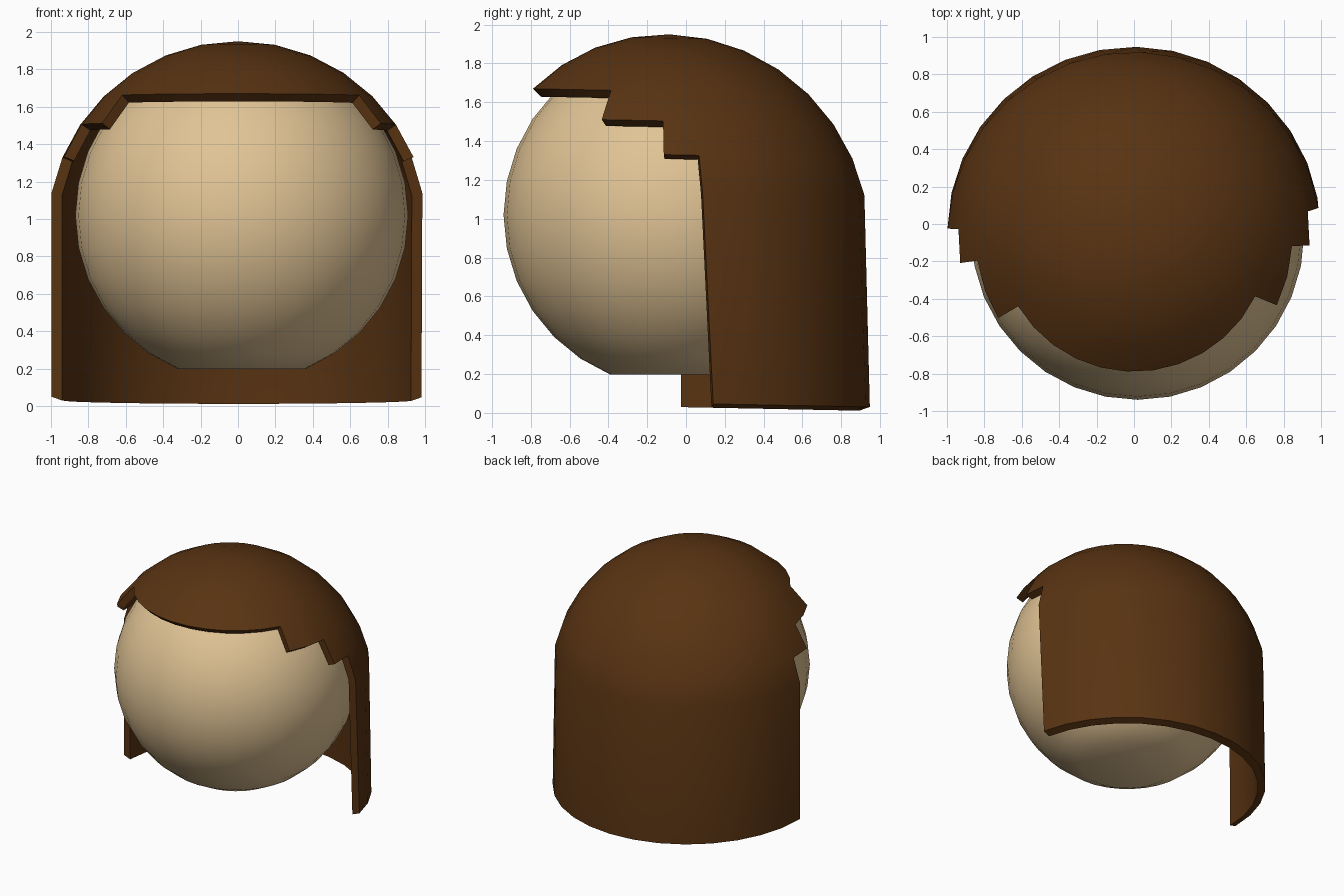
import bpy, bmesh, math
from mathutils import Matrix, Vector

if "Cube" in bpy.data.objects:
    bpy.data.objects.remove(bpy.data.objects["Cube"])

STEP = 11.25  # 32 segments, 16 rings on both spheres


def material(name, rgb):
    m = bpy.data.materials.new(name)
    m.diffuse_color = (*rgb, 1)
    m.use_nodes = True
    m.node_tree.nodes["Principled BSDF"].inputs["Base Color"].default_value = m.diffuse_color
    return m


def finish(name, bm, mat):
    me = bpy.data.meshes.new(name)
    bm.to_mesh(me)
    bm.free()
    me.materials.append(mat)
    ob = bpy.data.objects.new(name, me)
    bpy.context.collection.objects.link(ob)
    bpy.ops.object.select_all(action='DESELECT')
    ob.select_set(True)
    bpy.context.view_layer.objects.active = ob
    bpy.ops.object.shade_smooth_by_angle(angle=math.radians(30))
    return ob


skin = material("tan_skin", (0.75, 0.55, 0.30))
brown = material("dark_brown_hair", (0.098, 0.033, 0.006))

# Head: sphere with a flat underside
bm = bmesh.new()
bmesh.ops.create_uvsphere(bm, u_segments=32, v_segments=16, radius=0.89,
                          matrix=Matrix.Translation((0.02, -0.05, 1.02)))
low = [v for v in bm.verts if v.co.z < 0.19]
bmesh.ops.delete(bm, geom=low, context='VERTS')
bmesh.ops.holes_fill(bm, edges=[e for e in bm.edges if e.is_boundary], sides=0)
bmesh.ops.recalc_face_normals(bm, faces=bm.faces)
finish("head", bm, skin)


# Hair: thick dome with a straight curtain at the back, stepped at the front
def hair_point(row, col, inner):
    el = math.radians(90 - row * STEP)
    r, z = 1.005 * math.cos(el), 1.005 * math.sin(el)
    if inner:
        r, z = r * 0.943, z * 0.943
    if row == 8:  # hem of the curtain
        el = math.radians(STEP)
        r = 1.005 * math.cos(el) * (0.943 if inner else 1)
        z = -0.915 if inner else -0.895
    az = math.radians((col + 0.5) * STEP + 3.5 - 1.5 * z)
    x, y = 1.012 * r * math.sin(az), -r * math.cos(az)
    return Vector((x, y - 0.061 - 0.025 * z, 0.945 + z - 0.02 * y))


def covered(row, col):
    a = ((col + 1) * STEP + 180) % 360 - 180
    limit = {4: 62, 5: 84, 6: 95, 7: 95}.get(row, -1)
    return abs(a) > limit


bm = bmesh.new()
verts = {}


def vert(key, inner):
    k = (key, inner)
    if k not in verts:
        verts[k] = bm.verts.new(hair_point(*key, inner))
    return verts[k]


quads = []
for row in range(8):
    for col in range(32):
        if covered(row, col):
            nxt = (col + 1) % 32
            q = [(row + 1, col), (row + 1, nxt)]
            q += [(row, nxt), (row, col)] if row else [(0, 0)]
            quads.append(q)

edges = set()
for q in quads:
    bm.faces.new([vert(k, False) for k in q])
    bm.faces.new([vert(k, True) for k in reversed(q)])
    edges.update(zip(q, q[1:] + q[:1]))

# Rim joining the outer and inner hair surfaces
for a, b in edges:
    if (b, a) not in edges:
        bm.faces.new([vert(b, False), vert(a, False), vert(a, True), vert(b, True)])
bmesh.ops.recalc_face_normals(bm, faces=bm.faces)
finish("hair", bm, brown)
